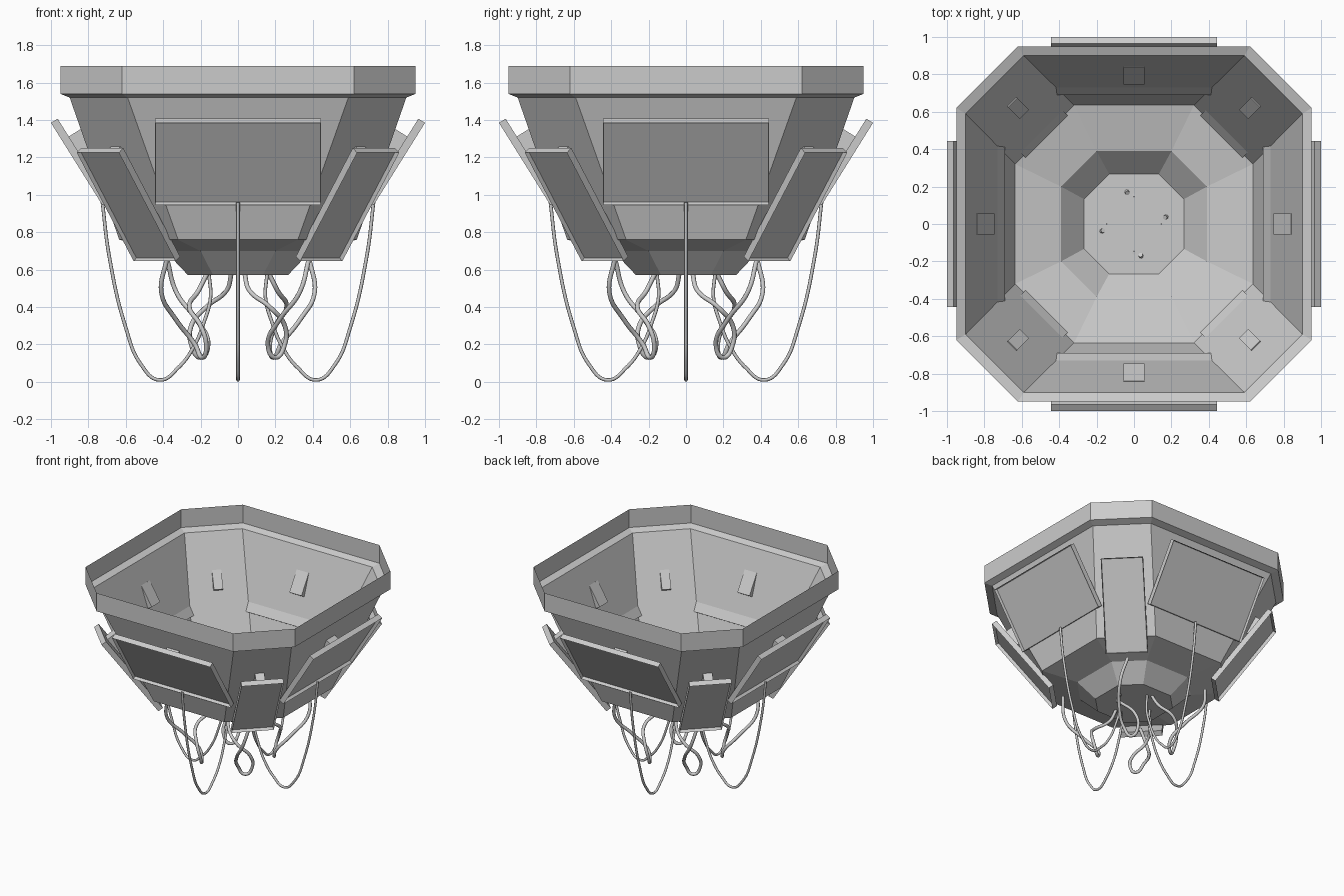
import bpy, bmesh, math
from mathutils import Vector, Matrix

if "Cube" in bpy.data.objects:
    bpy.data.objects.remove(bpy.data.objects["Cube"])


def finish(bm, name):
    bmesh.ops.recalc_face_normals(bm, faces=bm.faces)
    me = bpy.data.meshes.new(name)
    bm.to_mesh(me)
    bm.free()
    ob = bpy.data.objects.new(name, me)
    bpy.context.collection.objects.link(ob)
    return ob


def frame(angle, low, top):
    """Axes of a tilted plane: tangent, up the slope, outward normal."""
    o = Vector((math.cos(angle), math.sin(angle), 0))
    t = Vector((-o.y, o.x, 0))
    d = (Vector(top) - Vector(low)).normalized()
    u = o * d.x + Vector((0, 0, d.y))
    return o, t, u, t.cross(u)


def box(bm, axes, centre, size):
    t, u, n = axes
    m = Matrix((t * size[0], u * size[1], n * size[2])).transposed().to_4x4()
    m.translation = centre
    return bmesh.ops.create_cube(bm, size=1, matrix=m)["verts"]


# Octagonal open hull: (half width, half length of the flat side, height)
levels = [(.95, .62, 1.69), (.95, .62, 1.54), (.90, .59, 1.52),
          (.635, .32, .76), (.39, .20, .70), (.267, .133, .57)]
bm = bmesh.new()
rings = []
for w, c, z in levels:
    pts = [(w, -c), (w, c), (c, w), (-c, w), (-w, c), (-w, -c), (-c, -w), (c, -w)]
    rings.append([bm.verts.new((x, y, z)) for x, y in pts])
for a, b in zip(rings, rings[1:]):
    for i in range(8):
        j = (i + 1) % 8
        bm.faces.new((a[i], a[j], b[j], b[i]))
bm.faces.new(rings[-1])
finish(bm, "hull")


def panel(name, angle, low, top, width, thick=.042):
    """Tilted tray panel, low/top = (radius, height) of its outer face."""
    o, t, u, n = frame(angle, low, top)
    r, z = (Vector(low) + Vector(top)) / 2
    length = (Vector(top) - Vector(low)).length
    bm = bmesh.new()
    box(bm, (t, u, n), o * r + Vector((0, 0, z)) - n * thick / 2,
        (width, length, thick))
    bm.normal_update()
    front = max(bm.faces, key=lambda f: f.normal.dot(n))
    bmesh.ops.inset_region(bm, faces=[front], thickness=.006)
    bmesh.ops.translate(bm, verts=front.verts, vec=-n * .024)
    finish(bm, name)


def bracket(name, angle, low, top, hull_point, width, height, thick=.042):
    """Block through the hull wall that carries a panel."""
    o, t, u, n = frame(angle, low, top)
    p = o * hull_point[0] + Vector((0, 0, hull_point[1]))
    dist = (o * top[0] + Vector((0, 0, top[1])) - p).dot(n) - thick + .008
    inner = -.02
    bm = bmesh.new()
    box(bm, (t, u, n), p + n * (dist + inner) / 2, (width, height, dist - inner))
    finish(bm, name)


def cable(name, points, angle, radius):
    cu = bpy.data.curves.new(name, "CURVE")
    cu.dimensions = "3D"
    cu.bevel_depth = radius
    cu.bevel_resolution = 2
    cu.resolution_u = 8
    cu.use_fill_caps = True
    sp = cu.splines.new("BEZIER")
    sp.bezier_points.add(len(points) - 1)
    rot = Matrix.Rotation(angle, 3, "Z")
    for bp, p in zip(sp.bezier_points, points):
        bp.co = rot @ Vector(p)
        bp.handle_left_type = bp.handle_right_type = "AUTO"
    bpy.context.collection.objects.link(bpy.data.objects.new(name, cu))


# Hanging loop in a radial plane, and the twisted loop from a corner panel
side_path = [(.725, 0, .96), (.69, 0, .68), (.60, 0, .29), (.52, 0, .095), (.42, 0, .01),
             (.32, 0, .075), (.235, 0, .19), (.185, 0, .31), (.147, 0, .45), (.155, 0, .575)]
corner_path = [(-.38, -.38, .66), (-.41, -.33, .48), (-.33, -.22, .33),
               (-.23, -.16, .20), (-.19, -.20, .13), (-.17, -.25, .20),
               (-.20, -.25, .30), (-.26, -.17, .40), (-.21, -.06, .49),
               (-.165, -.035, .58)]

side = ((.725, .945), (1.0, 1.385))
corner = ((.63, .645), (1.06, 1.225))
for i in range(4):
    a = i * math.pi / 2
    d = a + math.pi / 4
    # Wide panels on the long sides
    panel(f"side_panel_{i}", a, *side, .89)
    bracket(f"side_bracket_{i}", a, *side, (.81, 1.265), .11, .18)
    cable(f"side_cable_{i}", side_path, a, .0095)
    # Narrow panels on the corner sides
    panel(f"corner_panel_{i}", d, *corner, .318)
    bracket(f"corner_bracket_{i}", d, *corner, (.89, 1.19), .07, .15)
    cable(f"corner_cable_{i}", corner_path, a, .0125)
